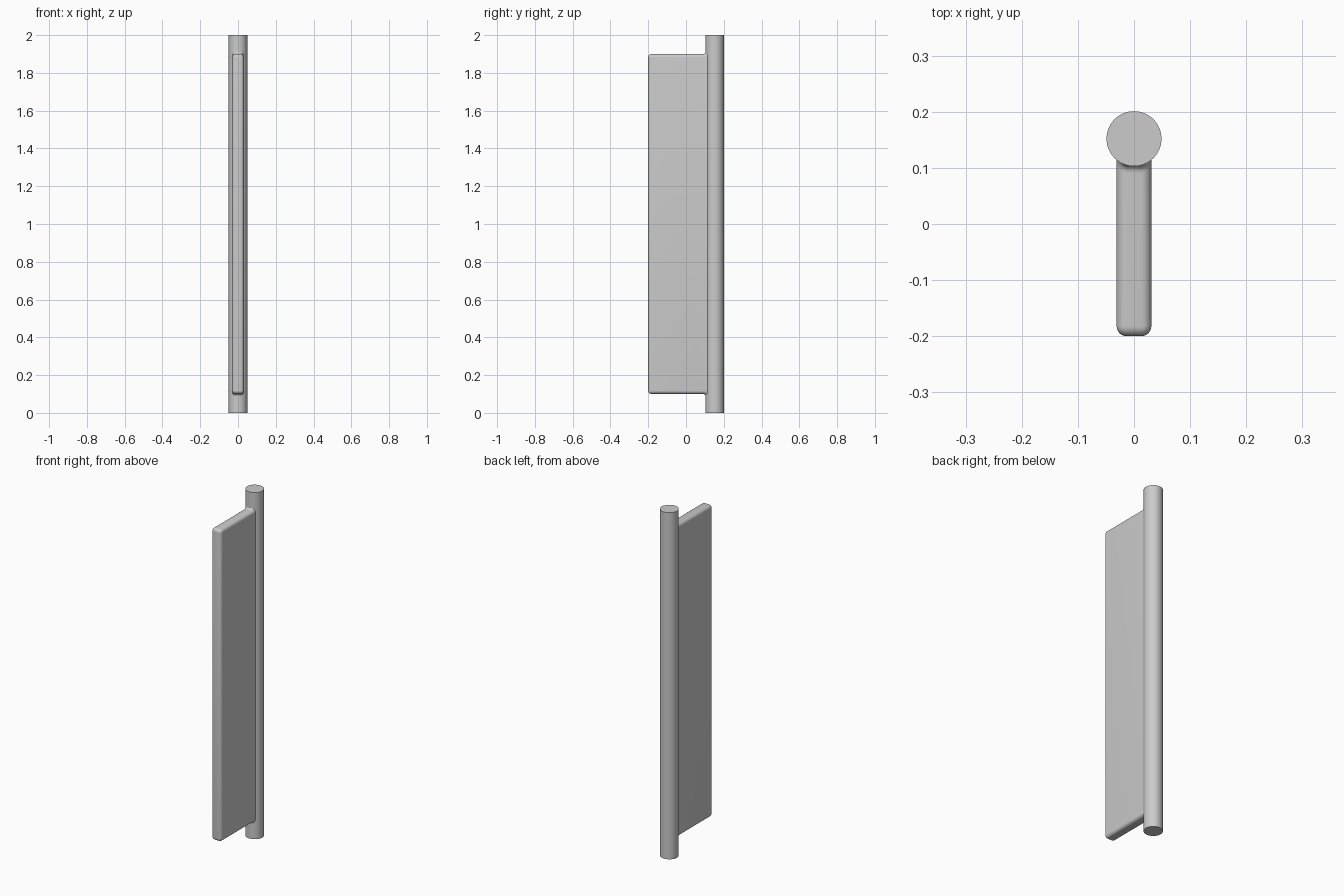
import bpy
import bmesh
from math import sin, cos, pi, sqrt, radians

if "Cube" in bpy.data.objects:
    bpy.data.objects.remove(bpy.data.objects["Cube"], do_unlink=True)

ROD_R, ROD_Y = 0.049, 0.152
HALF_W, FRONT, LOW, HIGH = 0.031, -0.2, 0.1, 1.9
ROUND, FILLET, STEPS = 0.018, 0.014, 6

grey = bpy.data.materials.new("plain grey")
grey.use_nodes = True
colour = (0.6, 0.6, 0.6, 1)
grey.diffuse_color = colour
grey.node_tree.nodes["Principled BSDF"].inputs["Base Color"].default_value = colour


def finish(ob):
    ob.data.materials.clear()
    ob.data.materials.append(grey)
    bpy.ops.object.select_all(action="DESELECT")
    ob.select_set(True)
    bpy.context.view_layer.objects.active = ob
    bpy.ops.object.shade_smooth_by_angle(angle=radians(35))


# Round hinge rod
bpy.ops.mesh.primitive_cylinder_add(vertices=64, radius=ROD_R, depth=2,
                                    location=(0, ROD_Y, 1))
rod = bpy.context.object
rod.name = "hinge_rod"
finish(rod)


def half_section(x, inset):
    """Upper half of the panel outline, from front corner to rod."""
    pts = []
    for i in range(STEPS + 1):
        a = pi / 2 * i / STEPS
        r = ROUND - inset
        pts.append((FRONT + ROUND - r * cos(a), HIGH - ROUND + r * sin(a)))
    touch = ROD_Y - sqrt(ROD_R ** 2 - x ** 2)
    for i in range(STEPS + 1):
        a = pi / 2 * i / STEPS
        r = FILLET + inset
        pts.append((touch - FILLET + r * sin(a), HIGH + FILLET - r * cos(a)))
    pts.append((ROD_Y, pts[-1][1]))
    return pts


# Panel lofted across its thickness, with rounded rim and fillets at the rod
rim = []
for i in range(STEPS + 1):
    t = pi / 2 * i / STEPS
    rim.append((HALF_W - ROUND + ROUND * sin(t), ROUND * (1 - cos(t))))
layers = [(-x, d) for x, d in reversed(rim)] + rim

bm = bmesh.new()
rings = []
for x, inset in layers:
    upper = half_section(x, inset)
    lower = [(y, LOW + HIGH - z) for y, z in reversed(upper)]
    rings.append([bm.verts.new((x, y, z)) for y, z in upper + lower])
for a, b in zip(rings, rings[1:]):
    for i in range(len(a)):
        j = (i + 1) % len(a)
        bm.faces.new((a[i], a[j], b[j], b[i]))
bm.faces.new(rings[0])
bm.faces.new(rings[-1])
bmesh.ops.remove_doubles(bm, verts=bm.verts, dist=0.0001)
bmesh.ops.recalc_face_normals(bm, faces=bm.faces)
mesh = bpy.data.meshes.new("panel")
bm.to_mesh(mesh)
bm.free()
panel = bpy.data.objects.new("panel", mesh)
bpy.context.collection.objects.link(panel)
finish(panel)
